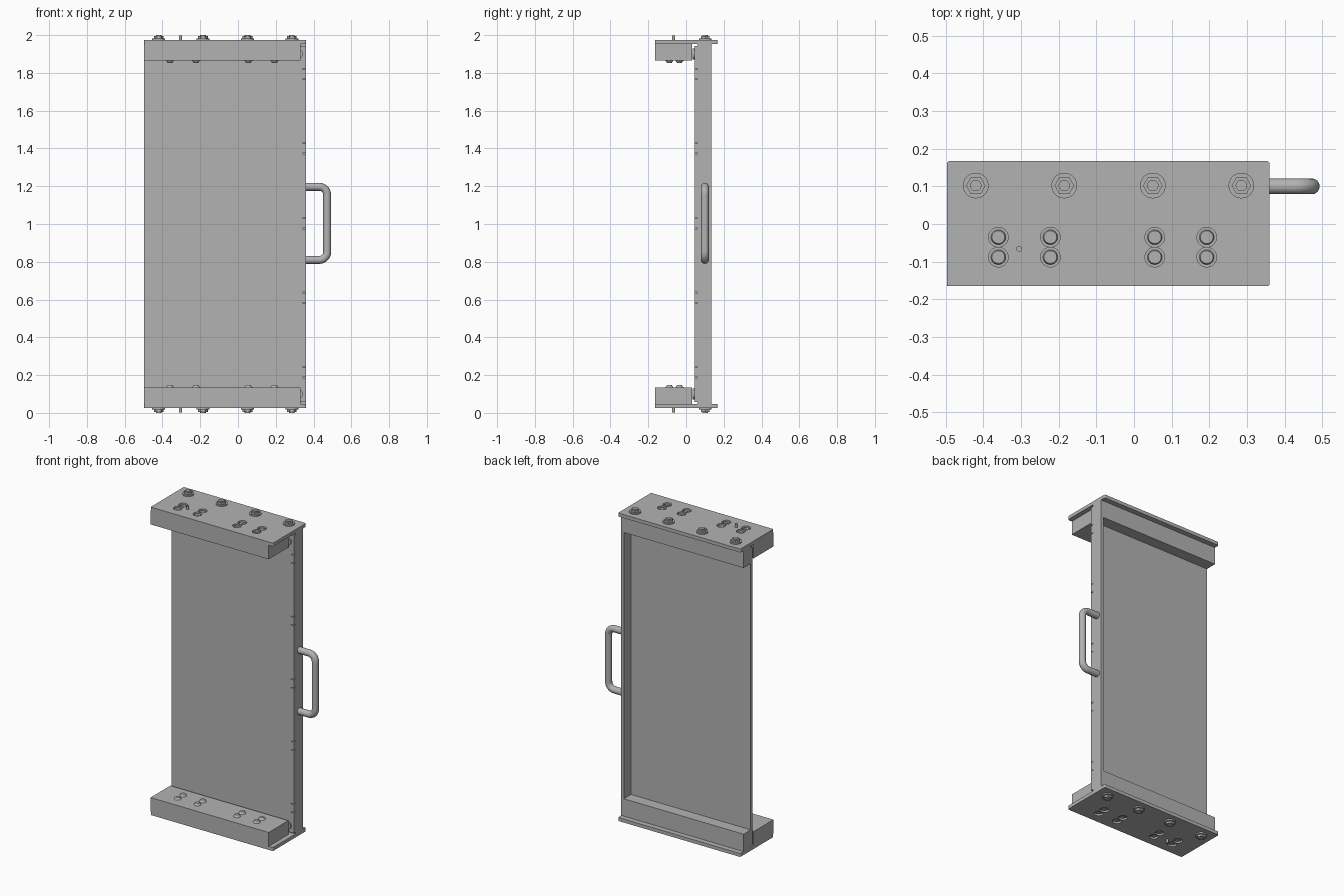
import bpy
import bmesh
from math import pi, radians
from mathutils import Matrix, Vector

cube = bpy.data.objects.get("Cube")
if cube:
    bpy.data.objects.remove(cube, do_unlink=True)

steel = bpy.data.materials.new("grey steel")
steel.use_nodes = True
GREY = (0.45, 0.45, 0.45, 1)
steel.diffuse_color = GREY
steel.node_tree.nodes["Principled BSDF"].inputs["Base Color"].default_value = GREY


def finish(name, bm, smooth=False):
    mesh = bpy.data.meshes.new(name)
    bmesh.ops.recalc_face_normals(bm, faces=bm.faces)
    bm.to_mesh(mesh)
    bm.free()
    mesh.materials.append(steel)
    obj = bpy.data.objects.new(name, mesh)
    bpy.context.collection.objects.link(obj)
    activate(obj)
    if smooth:
        bpy.ops.object.shade_smooth_by_angle(angle=radians(35))
    return obj


def activate(obj):
    bpy.ops.object.select_all(action="DESELECT")
    obj.select_set(True)
    bpy.context.view_layer.objects.active = obj


def add_box(bm, low, high):
    low, high = Vector(low), Vector(high)
    place = Matrix.Translation((low + high) / 2) @ Matrix.Diagonal((*(high - low), 1))
    return bmesh.ops.create_cube(bm, size=1, matrix=place)["verts"]


def add_cone(bm, x, y, z0, z1, r0, r1=None, sides=32, turn=None):
    place = Matrix.Translation((x, y, (z0 + z1) / 2))
    bmesh.ops.create_cone(bm, cap_ends=True, segments=sides, radius1=r0,
                          radius2=r0 if r1 is None else r1, depth=z1 - z0,
                          matrix=place @ (turn or Matrix()))


def end_part(name, bm, smooth=False):
    """Make a top part and its mirrored twin at the bottom."""
    twin = bm.copy()
    bmesh.ops.transform(twin, verts=twin.verts,
                        matrix=Matrix.Translation((0, 0, 2)) @ Matrix.Scale(-1, 4, (0, 0, 1)))
    finish("top_" + name, bm, smooth)
    finish("bottom_" + name, twin, smooth)


LEFT, RIGHT = -0.497, 0.36
SKIN, WEB, BACK = 0.044, 0.062, 0.134
PLATE_LOW, PLATE_TOP = 1.953, 1.975
BOLTS = [-0.42, -0.185, 0.05, 0.285]
SCREWS = [(x, y) for x in (-0.36, -0.222, 0.055, 0.193) for y in (-0.035, -0.088)]

# End plates with rounded corners and counterbored holes
plate_bm = bmesh.new()
add_box(plate_bm, (LEFT, -0.165, PLATE_LOW), (RIGHT, 0.167, PLATE_TOP))
uprights = [e for e in plate_bm.edges if abs(e.verts[0].co.z - e.verts[1].co.z) > 0.01]
bmesh.ops.bevel(plate_bm, geom=uprights, offset=0.007, segments=3, profile=0.5, affect="EDGES")
plate = finish("plate_blank", plate_bm)
cut_bm = bmesh.new()
for x, y in SCREWS:
    add_cone(cut_bm, x, y, PLATE_TOP - 0.012, PLATE_TOP + 0.01, 0.026)
cutter = finish("hole_cutter", cut_bm)
cutter.hide_render = True
activate(plate)
cut = plate.modifiers.new("holes", "BOOLEAN")
cut.object = cutter
cut.solver = "EXACT"
bpy.ops.object.modifier_apply(modifier=cut.name)
cut_plate = bmesh.new()
cut_plate.from_mesh(plate.data)
for helper in (plate, cutter):
    bpy.data.objects.remove(helper, do_unlink=True)
end_part("plate", cut_plate)

# Front blocks
bm = bmesh.new()
add_box(bm, (LEFT, -0.165, 1.865), (0.33, 0.033, PLATE_LOW))
end_part("front_block", bm)

# Rear rails behind the panel
bm = bmesh.new()
add_box(bm, (LEFT, WEB, 1.843), (RIGHT, BACK, PLATE_LOW))
end_part("rear_rail", bm)

# Hex bolts on washers
bm = bmesh.new()
for x in BOLTS:
    add_cone(bm, x, 0.102, PLATE_TOP, 1.983, 0.034)
    add_cone(bm, x, 0.102, 1.983, 1.995, 0.026, sides=6, turn=Matrix.Rotation(pi / 2, 4, "Z"))
    add_cone(bm, x, 0.102, 1.995, 2.0, 0.015)
end_part("hex_bolts", bm, True)

# Screw tips in the counterbores, domed heads on the blocks
bm = bmesh.new()
for x, y in SCREWS:
    add_cone(bm, x, y, 1.962, 1.970, 0.020, 0.017)
    add_cone(bm, x, y, 1.970, 1.972, 0.009)
    add_cone(bm, x, y, 1.852, 1.865, 0.012, 0.021)
end_part("block_screws", bm, True)

# Locating pins
bm = bmesh.new()
add_cone(bm, -0.305, -0.066, 1.96, 1.998, 0.008, sides=16)
end_part("locating_pin", bm, True)

# Low bolt heads between panel and blocks
bm = bmesh.new()
for x in BOLTS:
    add_cone(bm, x + 0.03, 0.039, 1.895, 1.905, 0.028, turn=Matrix.Rotation(pi / 2, 4, "X"))
for v in bm.verts:
    v.co.z -= 0.0
end_part("panel_bolt_heads", bm, True)

# Front panel, notched along the handle edge
NOTCHES = [0.215, 0.61, 1.003, 1.4, 1.793]
HALF, INNER = 0.029, 0.342
bm = bmesh.new()
add_box(bm, (LEFT, SKIN, 0.058), (INNER, WEB, 1.942))
start = 0.058
for z in NOTCHES + [1.942 + HALF]:
    add_box(bm, (INNER, SKIN, start), (RIGHT, WEB, z - HALF))
    start = z + HALF
finish("front_panel", bm)

# Side stile with tabs reaching through the notches
bm = bmesh.new()
add_box(bm, (INNER, WEB, 0.157), (RIGHT, BACK, 1.843))
for z in NOTCHES:
    add_box(bm, (INNER, SKIN, z - HALF + 0.004), (RIGHT, WEB, z + HALF - 0.004))
finish("side_stile", bm)

# Bent rod handle
curve = bpy.data.curves.new("handle", "CURVE")
curve.dimensions = "3D"
curve.bevel_depth = 0.021
curve.bevel_resolution = 6
curve.use_fill_caps = True
curve.resolution_u = 10
spline = curve.splines.new("BEZIER")
OUT, LOW, HIGH, BEND = 0.472, 0.81, 1.197, 0.042
path = [(0.35, LOW), (OUT - BEND, LOW), (OUT, LOW + BEND),
        (OUT, HIGH - BEND), (OUT - BEND, HIGH), (0.35, HIGH)]
spline.bezier_points.add(len(path) - 1)
k = BEND * 0.552
ways = [(k, 0), (k, 0), (0, k), (0, k), (-k, 0), (-k, 0)]
for point, (x, z), (dx, dz) in zip(spline.bezier_points, path, ways):
    point.handle_left_type = point.handle_right_type = "FREE"
    point.co = (x, 0.1, z)
    point.handle_left = (x - dx, 0.1, z - dz)
    point.handle_right = (x + dx, 0.1, z + dz)
handle = bpy.data.objects.new("handle", curve)
bpy.context.collection.objects.link(handle)
curve.materials.append(steel)
activate(handle)
bpy.ops.object.convert(target="MESH")
bpy.ops.object.shade_smooth_by_angle(angle=radians(35))
